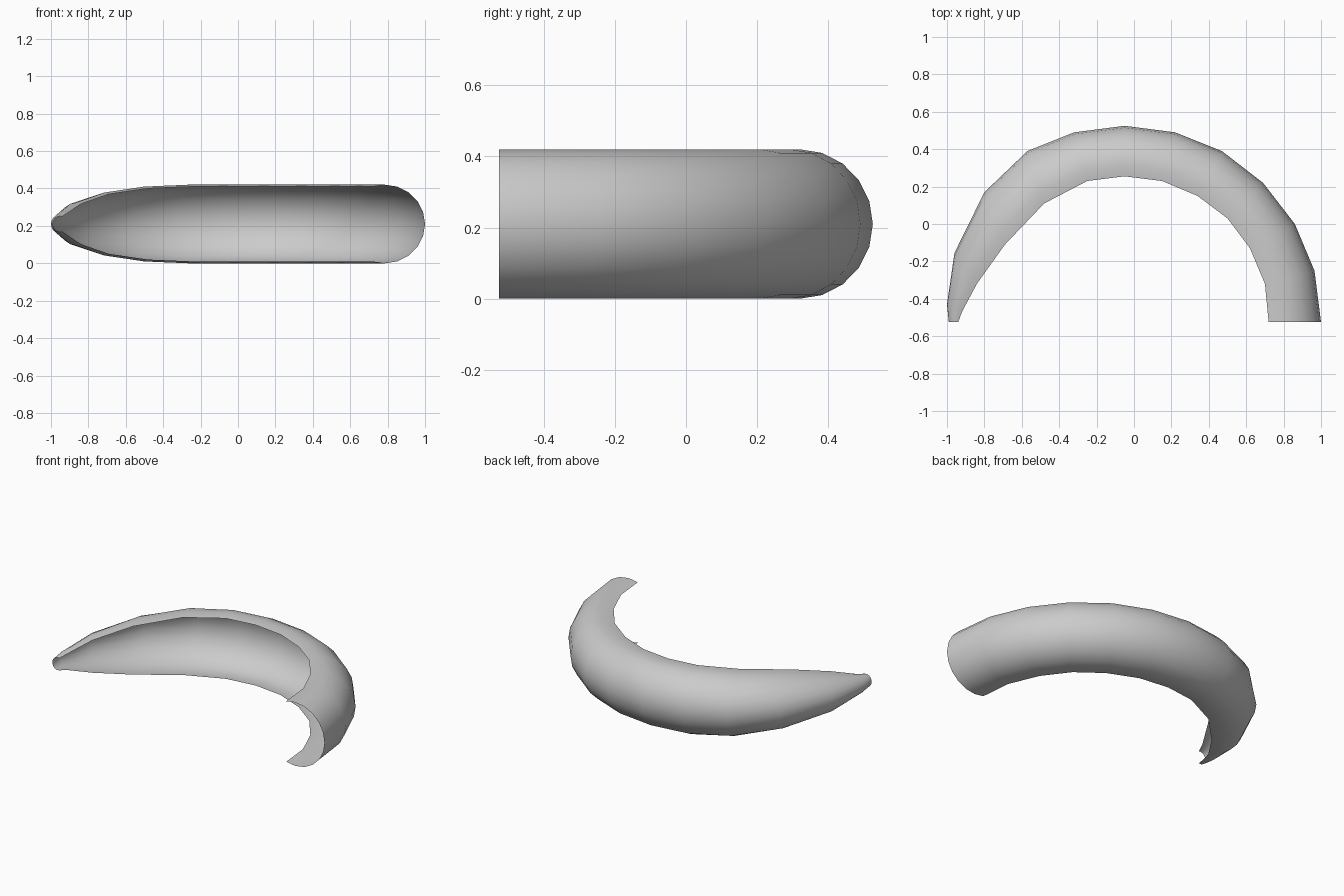
import bpy, bmesh, math

if "Cube" in bpy.data.objects:
    bpy.data.objects.remove(bpy.data.objects["Cube"])

# Stations along the arc: outer (x, y), inner rim (x, y), half height
STATIONS = [
    (1.0, -.525, .72, -.525, .21), (.965, -.25, .70, -.32, .21),
    (.86, 0, .62, -.13, .21), (.69, .22, .50, .03, .21),
    (.47, .39, .34, .15, .21), (.22, .49, .15, .23, .21),
    (-.05, .525, -.05, .255, .21), (-.32, .49, -.25, .23, .21),
    (-.57, .39, -.48, .11, .20), (-.80, .17, -.69, -.11, .168),
    (-.96, -.155, -.84, -.32, .113), (-1.0, -.43, -.92, -.47, .056),
    (-.99, -.525, -.94, -.525, .042),
]
MID_Z = .21

# Open cross-section: a round arc of 216 degrees, u from inner rim to outside
HALF = math.radians(108)
angles = [math.radians(-108 + 18 * i) for i in range(13)]
profile = [((math.cos(a) - math.cos(HALF)) / (1 - math.cos(HALF)), math.sin(a))
           for a in angles]

# Loft the open arc through the stations as a thin, uncapped sheet
bm = bmesh.new()
rings = [[bm.verts.new((ix + (ox - ix) * u, iy + (oy - iy) * u, MID_Z + h * v))
          for u, v in profile] for ox, oy, ix, iy, h in STATIONS]
for a, b in zip(rings, rings[1:]):
    for i in range(len(profile) - 1):
        bm.faces.new((a[i], b[i], b[i + 1], a[i + 1]))
bm.normal_update()
# Face the sheet outwards
mid = rings[6][6].link_faces[0]
if mid.normal.y < 0:
    bmesh.ops.reverse_faces(bm, faces=bm.faces)

mesh = bpy.data.meshes.new("curved_shell")
bm.to_mesh(mesh)
bm.free()
shell = bpy.data.objects.new("curved_shell", mesh)
bpy.context.collection.objects.link(shell)
bpy.context.view_layer.objects.active = shell
shell.select_set(True)
bpy.ops.object.shade_smooth_by_angle(angle=math.radians(40))
